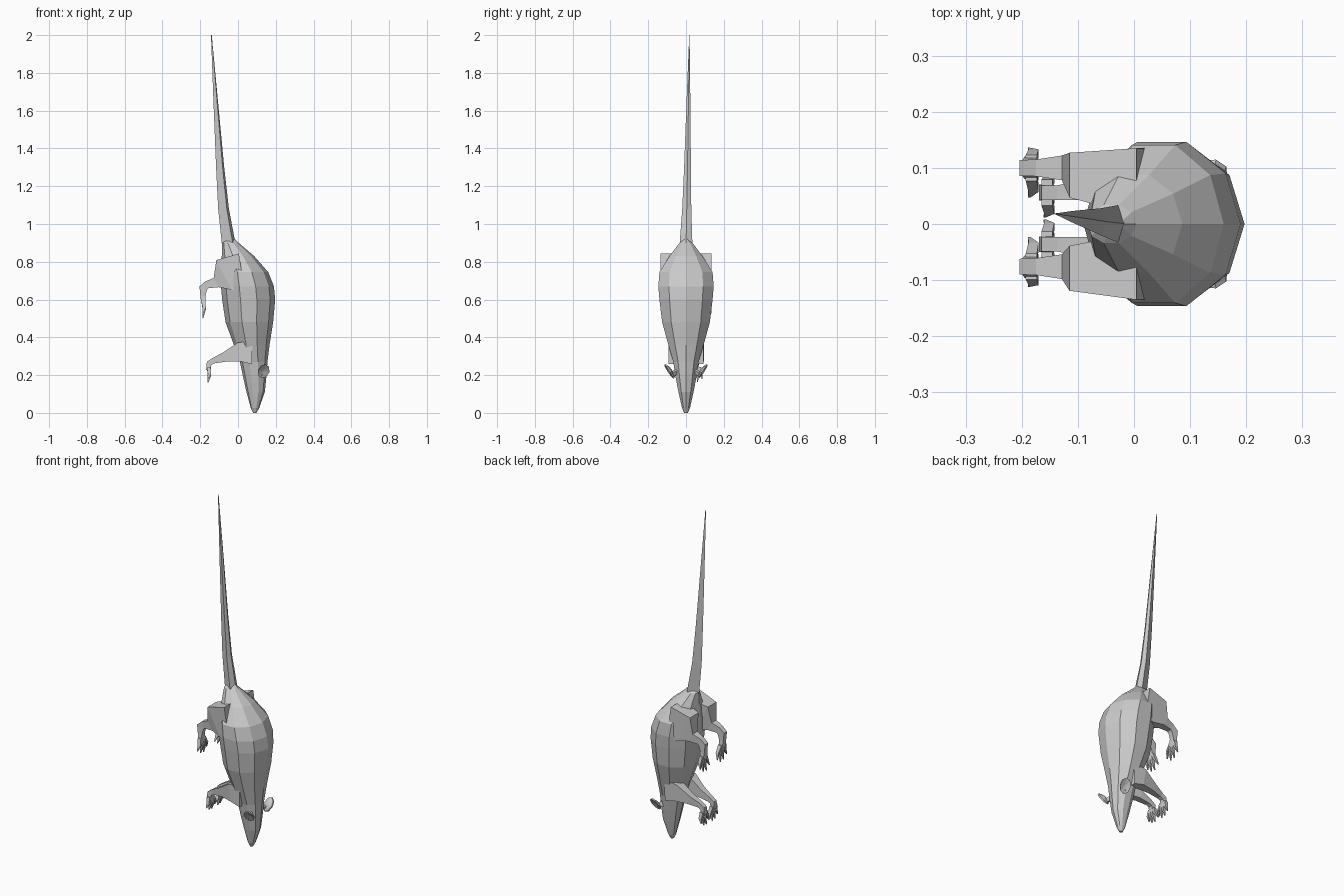
import bpy, bmesh, math
from mathutils import Vector

if "Cube" in bpy.data.objects:
    bpy.data.objects.remove(bpy.data.objects["Cube"])

grey = bpy.data.materials.new("grey fur")
grey.diffuse_color = (0.6, 0.6, 0.6, 1)
grey.use_nodes = True
grey.node_tree.nodes["Principled BSDF"].inputs["Base Color"].default_value = grey.diffuse_color


def finish(name, bm):
    bmesh.ops.recalc_face_normals(bm, faces=bm.faces)
    me = bpy.data.meshes.new(name)
    bm.to_mesh(me)
    bm.free()
    me.materials.append(grey)
    ob = bpy.data.objects.new(name, me)
    bpy.context.collection.objects.link(ob)
    return ob


def skin(name, rings):
    """Join rings of points into a closed flat-faced tube."""
    bm = bmesh.new()
    loops = [[bm.verts.new(p) for p in r] for r in rings]
    n = len(loops[0])
    for a, b in zip(loops, loops[1:]):
        for i in range(n):
            j = (i + 1) % n
            bm.faces.new((a[i], a[j], b[j], b[i]))
    bm.faces.new(loops[0])
    bm.faces.new(loops[-1])
    return finish(name, bm)


def ring(c, u, v, n, turn=0.0):
    return [c + u * math.cos(turn + 2 * math.pi * i / n)
            + v * math.sin(turn + 2 * math.pi * i / n) for i in range(n)]


def limb(name, path, n=4, turn=math.pi / 4):
    """path: (x, y, z, half thickness in the xz plane, half width in y)."""
    pts = [Vector(p[:3]) for p in path]
    k = 1 / math.cos(turn)
    rings = []
    for i, p in enumerate(path):
        t = Vector((0, 0, 0))
        if i:
            t += (pts[i] - pts[i - 1]).normalized()
        if i < len(pts) - 1:
            t += (pts[i + 1] - pts[i]).normalized()
        u = Vector((-t.z, 0, t.x)).normalized()
        rings.append(ring(pts[i], u * p[3] * k, Vector((0, p[4] * k, 0)), n, turn))
    return skin(name, rings)


# Body and head, nose down: (z, belly x, back x, half width)
body = [(0.00, .080, .098, .010), (0.025, .068, .112, .022),
        (0.11, .045, .142, .042), (0.19, .027, .150, .058),
        (0.27, .010, .156, .071), (0.36, -.022, .167, .098),
        (0.48, -.066, .186, .133), (0.60, -.084, .197, .148),
        (0.67, -.090, .190, .154), (0.745, -.090, .160, .148),
        (0.83, -.086, .086, .092), (0.90, -.084, .004, .036),
        (0.92, -.060, -.016, .010)]
skin("body", [ring(Vector(((a + b) / 2, 0, z)), Vector(((b - a) / 2, 0, 0)),
                   Vector((0, w, 0)), 10) for z, a, b, w in body])

# Tail: side corners sit close to the back ridge
tail = [(0.89, -.085, -.012, .034, .000), (1.08, -.105, -.048, .024, .004),
        (1.30, -.116, -.073, .018, .008), (1.65, -.130, -.106, .010, .013),
        (2.00, -.143, -.139, .001, .018)]
skin("tail", [[Vector((b, y, z)), Vector((b - .2 * (b - a), y + w, z)),
               Vector((a, y, z)), Vector((b - .2 * (b - a), y - w, z))]
              for z, a, b, w, y in tail])


def toes(label, x, y, z, side, reach, spread):
    # Four tapered toes fanned across the foot
    for i in range(4):
        f = i / 3
        dy = side * (-spread * 0.055 + f * spread * 0.083)
        y0 = y + side * (-.016 + .032 * f)
        long = reach * (0.75, 1.0, 0.95, 0.7)[i]
        limb(f"{label}_toe_{i + 1}",
             [(x, y0, z + .012, .010, .007),
              (x + .004, y0 + dy * .45, z - long * .45, .009, .007),
              (x - .004, y0 + dy * .8, z - long, .002, .002)])


for side, word in ((1, "left"), (-1, "right")):
    # Hind legs, from thigh to foot
    y = side * .088 + .012
    limb(f"{word}_hind_leg",
         [(.02, side * .075, .745, .100, .060),
          (-.075, side * .083 + .004, .730, .088, .040),
          (-.115, y, .690, .028, .022),
          (-.165, y, .678, .020, .015),
          (-.184, y, .660, .022, .014),
          (-.186, y, .620, .013, .014),
          (-.184, y, .580, .011, .020)])
    toes(f"{word}_hind", -.183, y, .585, side, .085, .8)

    # Front legs, from shoulder to paw
    y = side * .046 + .010
    limb(f"{word}_front_leg",
         [(.075, side * .062, .320, .062, .030),
          (.005, side * .062 + .004, .322, .050, .028),
          (-.070, y + side * .006, .296, .026, .019),
          (-.130, y, .276, .015, .013),
          (-.153, y, .262, .014, .013),
          (-.157, y, .225, .012, .014)])
    toes(f"{word}_front", -.155, y, .230, side, .070, .6)

    # Ears: shallow cups standing off the head
    c = Vector((.135, side * .086, .224))
    along = Vector((.010, side * .022, .036))
    across = Vector((.030, side * -.008, -.004))
    nrm = along.cross(across).normalized()
    if nrm.z > 0:
        nrm = -nrm
    skin(f"{word}_ear",
         [ring(c + nrm * .002, along * .2, across * .2, 8),
          ring(c + nrm * .008, along, across, 8),
          ring(c, along * .95, across * .95, 8),
          ring(c - nrm * .010, along * .3, across * .3, 8)])
    limb(f"{word}_ear_base",
         [(.115, side * .045, .215, .016, .010),
          (.130, side * .072, .208, .010, .010)])
